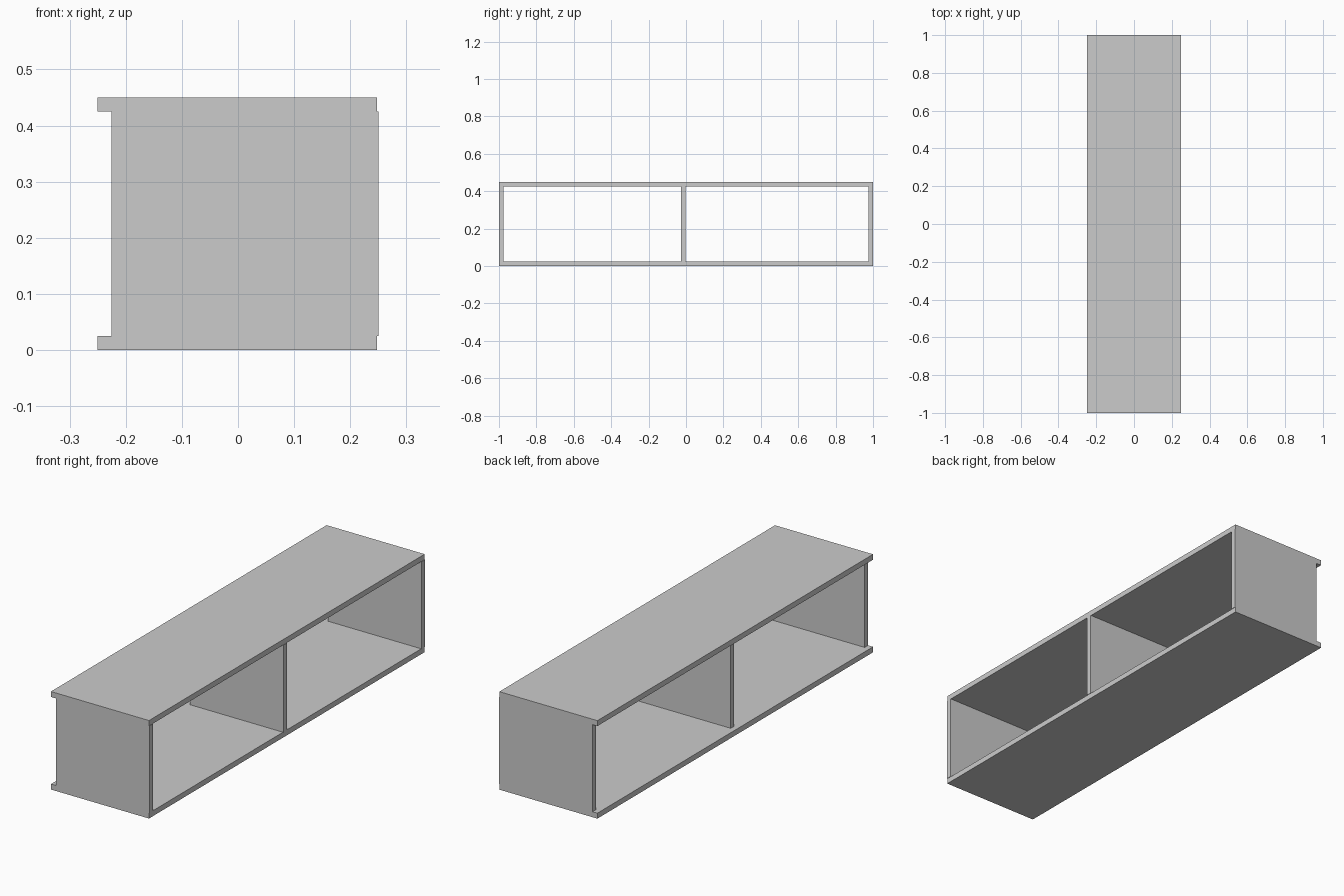
import bpy

if "Cube" in bpy.data.objects:
    bpy.data.objects.remove(bpy.data.objects["Cube"])


def board(name, x, y, z):
    """Rectangular board spanning the given (min, max) ranges."""
    bpy.ops.mesh.primitive_cube_add(size=1)
    ob = bpy.context.object
    ob.name = name
    ob.location = [(a + b) / 2 for a, b in (x, y, z)]
    ob.scale = [b - a for a, b in (x, y, z)]
    bpy.ops.object.transform_apply(location=True, rotation=False, scale=True)
    return ob


T = 0.025       # board thickness
HEIGHT = 0.45
SHELF_X = (-0.25, 0.248)
PANEL_X = (-0.225, 0.25)    # upright panels stop short of the back edge

# Full-length top and bottom boards
for name, z in (("bottom_board", 0), ("top_board", HEIGHT - T)):
    board(name, SHELF_X, (-1, 1), (z, z + T))

# Two end panels and the divider, just off centre
for name, y in (("front_end_panel", -1), ("divider", -0.028), ("back_end_panel", 1 - T)):
    board(name, PANEL_X, (y, y + T), (T, HEIGHT - T))
